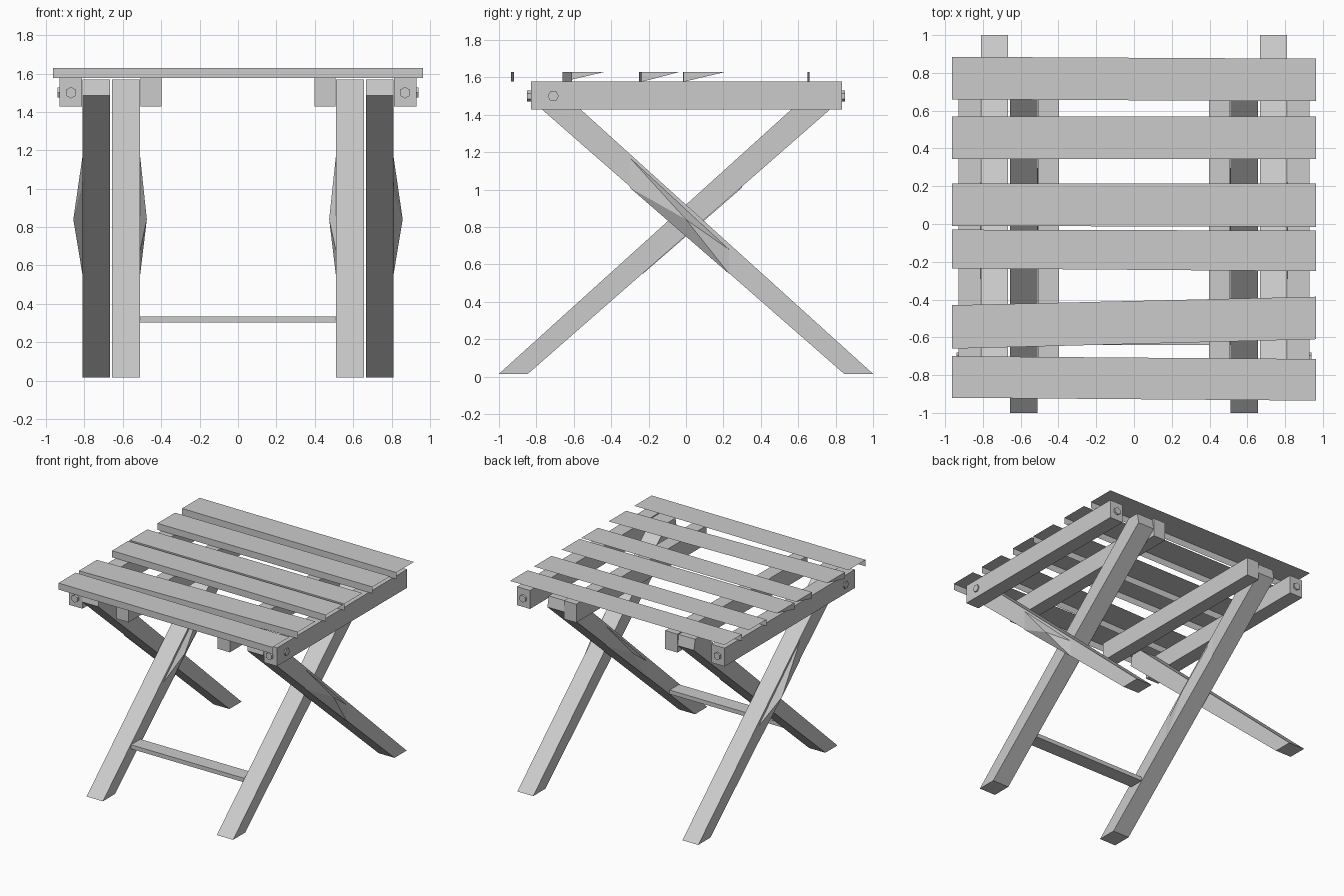
import bpy, math

if "Cube" in bpy.data.objects:
    bpy.data.objects.remove(bpy.data.objects["Cube"])


def make_mesh(name, verts, faces):
    mesh = bpy.data.meshes.new(name)
    mesh.from_pydata(verts, [], faces)
    mesh.update()
    obj = bpy.data.objects.new(name, mesh)
    bpy.context.collection.objects.link(obj)
    return obj


def box(name, x, y, z):
    verts = [(a, b, c) for a in x for b in y for c in z]
    faces = [(0, 1, 3, 2), (4, 6, 7, 5), (0, 4, 5, 1),
             (2, 3, 7, 6), (0, 2, 6, 4), (1, 5, 7, 3)]
    return make_mesh(name, verts, faces)


def mirror_x(obj):
    obj.modifiers.new("mirror", 'MIRROR').use_axis[0] = True


def bolt(name, loc, rot):
    bpy.ops.mesh.primitive_cylinder_add(vertices=6, radius=0.03, depth=0.02,
                                        location=loc, rotation=rot)
    obj = bpy.context.object
    obj.name = name
    bpy.ops.object.transform_apply(location=True, rotation=True, scale=True)
    mirror_x(obj)


# Leg: slanted side profile extruded along x, with a shallow swelling at the pivot
PROFILE = [(0.845, 0.015), (1.0, 0.015), (-0.72, 1.57), (-0.82, 1.57), (-0.835, 1.485)]


def leg(name, x0, x1, swell_x, flip):
    pts = [(y * flip, z) for y, z in PROFILE]
    n = len(pts)
    verts = [(x0, y, z) for y, z in pts] + [(x1, y, z) for y, z in pts]
    faces = [tuple(range(n))[::-flip], tuple(range(n, 2 * n))[::flip]]
    for i in range(n):
        j = (i + 1) % n
        faces.append((i, j, j + n, i + n)[::flip])
    mirror_x(make_mesh(name, verts, faces))
    # faceted swelling around the pivot bolt
    base = x1 if swell_x > x1 else x0
    ring = [(-0.30, 1.17), (-0.30, 1.01), (0.23, 0.55), (0.23, 0.68)]
    verts = [(base, y * flip, z) for y, z in ring] + [(swell_x, 0.0, 0.84)]
    s = flip if swell_x > x1 else -flip
    faces = [(i, (i + 1) % 4, 4)[::s] for i in range(4)]
    mirror_x(make_mesh(name + "_pivot_swelling", verts, faces))


leg("outer_leg", 0.668, 0.81, 0.858, 1)
leg("inner_leg", 0.51, 0.656, 0.475, -1)

# Rung between the inner legs
box("rung", (-0.51, 0.51), (-0.64, -0.52), (0.302, 0.335))

# Rails under the slats
for name, x in (("outer_rail", (0.812, 0.93)), ("inner_rail", (0.398, 0.508))):
    mirror_x(box(name, x, (-0.83, 0.835), (1.428, 1.577)))

# Bolts in the outer rails
for s in (-1, 1):
    bolt("rail_end_bolt", (0.87, s * 0.84, 1.5), (math.pi / 2, 0, 0))
bolt("rail_side_bolt", (0.93, -0.71, 1.5), (0, math.pi / 2, 0))

# Slats: open shells with a top and a front face
# (front y left, back y left, front y right, back y right)
SLATS = [(0.66, 0.885, 0.65, 0.875), (0.345, 0.57, 0.345, 0.57),
         (-0.01, 0.215, -0.015, 0.215), (-0.235, -0.03, -0.25, -0.035),
         (-0.66, -0.43, -0.61, -0.385), (-0.92, -0.70, -0.935, -0.715)]
TOP, LOW, X = 1.63, 1.577, 0.963
for i, (fl, bl, fr, br) in enumerate(SLATS):
    verts = [(-X, fl, LOW), (X, fr, LOW), (X, fr, TOP), (-X, fl, TOP),
             (X, br, TOP), (-X, bl, TOP)]
    faces = [(0, 1, 2, 3), (3, 2, 4, 5)]
    if i in (2, 3, 4):
        faces.append((0, 3, 5))   # partial left end
    make_mesh("slat_%d" % (i + 1), verts, faces)
